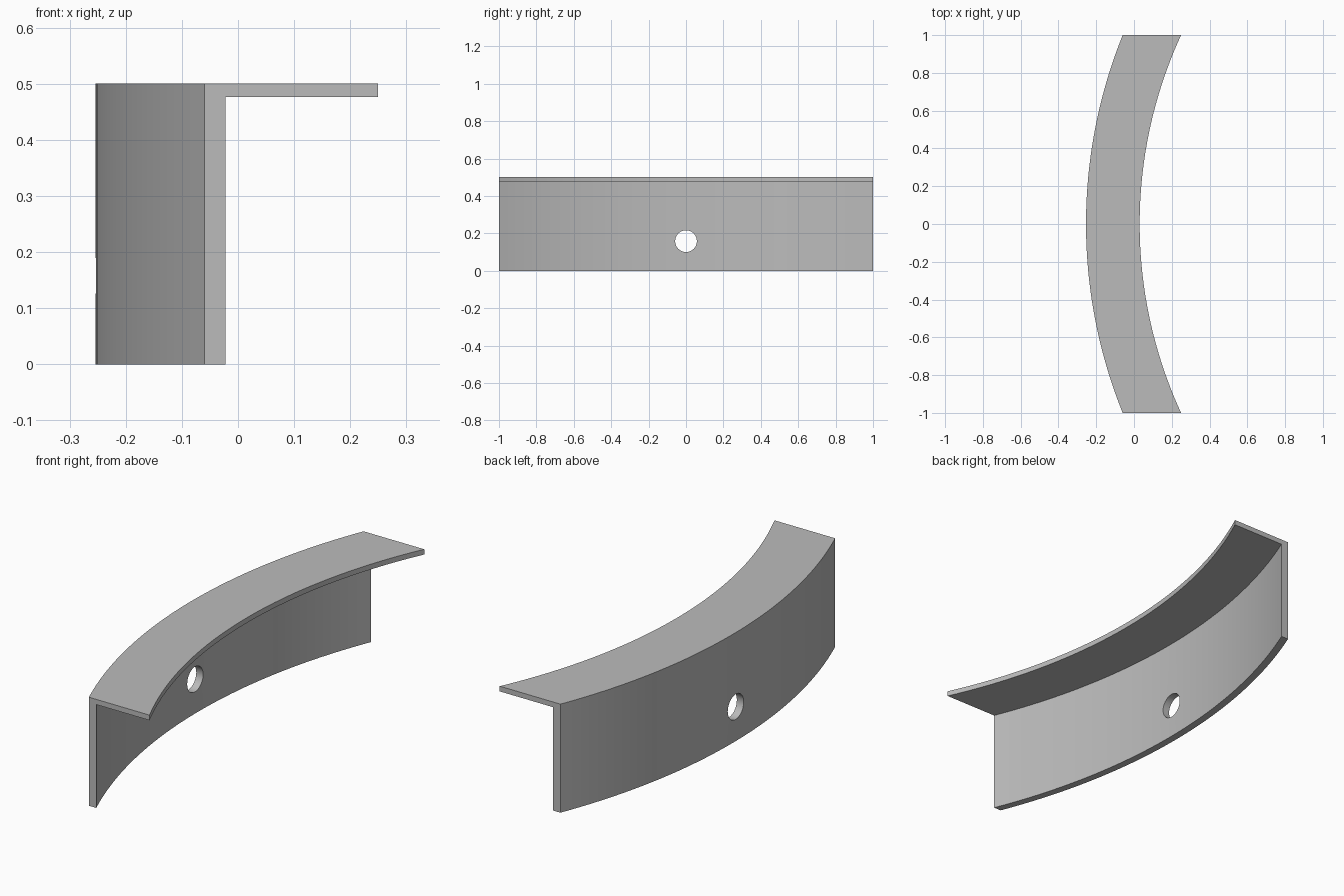
import bpy, bmesh, math

cube = bpy.data.objects.get("Cube")
if cube:
    bpy.data.objects.remove(cube, do_unlink=True)

CENTER_X = 2.42                                   # shared centre of all arcs
R_OUTER, R_WALL, R_FLANGE = 2.674, 2.639, 2.39
HEIGHT, FLANGE_Z = 0.5, 0.476
HALF_LENGTH, SEGMENTS = 1.0, 48
HOLE_Z, HOLE_RADIUS = 0.158, 0.058

grey = bpy.data.materials.new("plain grey")
grey.use_nodes = True
colour = (0.5, 0.5, 0.5, 1)
grey.diffuse_color = colour
grey.node_tree.nodes["Principled BSDF"].inputs["Base Color"].default_value = colour

# L-shaped section as (radius, height), swept along the arc with ends cut square
section = [(R_OUTER, 0), (R_WALL, 0), (R_WALL, FLANGE_Z),
           (R_FLANGE, FLANGE_Z), (R_FLANGE, HEIGHT), (R_OUTER, HEIGHT)]
bm = bmesh.new()
rings = []
for i in range(SEGMENTS + 1):
    y = HALF_LENGTH * (2 * i / SEGMENTS - 1)
    rings.append([bm.verts.new((CENTER_X - math.sqrt(r * r - y * y), y, z))
                  for r, z in section])
for a, b in zip(rings, rings[1:]):
    for k in range(len(section)):
        n = (k + 1) % len(section)
        bm.faces.new((a[k], a[n], b[n], b[k]))
bm.faces.new(rings[0])
bm.faces.new(rings[-1])
bmesh.ops.recalc_face_normals(bm, faces=bm.faces)
mesh = bpy.data.meshes.new("curved_angle_bracket")
bm.to_mesh(mesh)
bm.free()
mesh.materials.append(grey)
bracket = bpy.data.objects.new("curved_angle_bracket", mesh)
bpy.context.collection.objects.link(bracket)

# Round bolt hole through the middle of the wall
bpy.ops.mesh.primitive_cylinder_add(vertices=48, radius=HOLE_RADIUS, depth=0.3,
                                    location=(CENTER_X - R_OUTER, 0, HOLE_Z),
                                    rotation=(0, math.pi / 2, 0))
cutter = bpy.context.object
cutter.name = "hole_cutter"
cutter.hide_render = True
cutter.data.materials.append(grey)
cut = bracket.modifiers.new("bolt_hole", 'BOOLEAN')
cut.operation = 'DIFFERENCE'
cut.solver = 'EXACT'
cut.object = cutter

bpy.ops.object.select_all(action='DESELECT')
bracket.select_set(True)
bpy.context.view_layer.objects.active = bracket
bpy.ops.object.modifier_apply(modifier=cut.name)
bpy.data.objects.remove(cutter, do_unlink=True)
bpy.ops.object.shade_smooth_by_angle(angle=math.radians(30))
